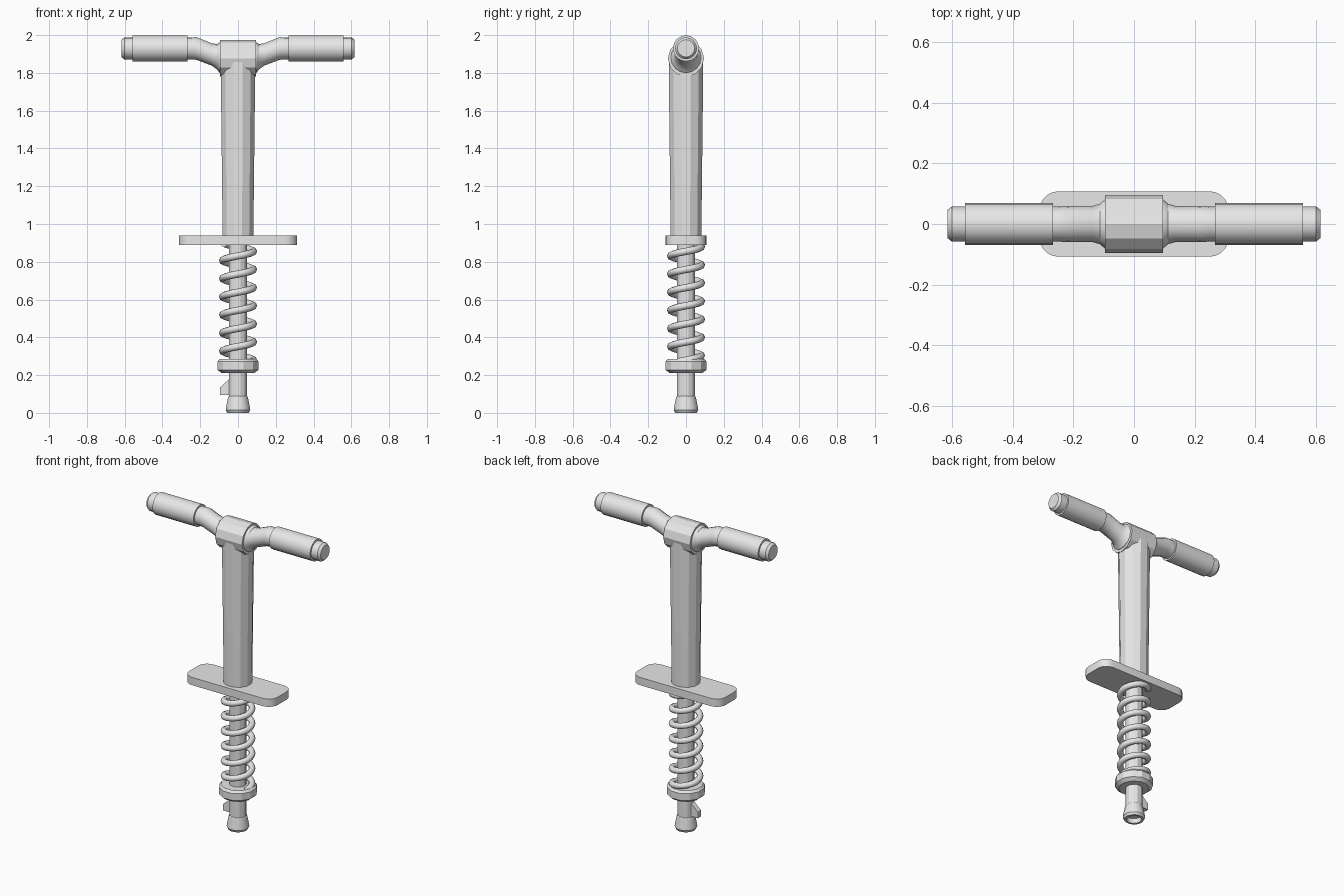
import bpy, bmesh, math
from mathutils import Vector

cube = bpy.data.objects.get("Cube")
if cube:
    bpy.data.objects.remove(cube, do_unlink=True)

grey = bpy.data.materials.new("light grey")
grey.use_nodes = True
color = (0.8, 0.8, 0.8, 1)
grey.diffuse_color = color
grey.node_tree.nodes["Principled BSDF"].inputs["Base Color"].default_value = color


def finish(name, bm, angle=25):
    """Turn a bmesh into a shaded object."""
    bmesh.ops.recalc_face_normals(bm, faces=bm.faces)
    mesh = bpy.data.meshes.new(name)
    bm.to_mesh(mesh)
    bm.free()
    obj = bpy.data.objects.new(name, mesh)
    bpy.context.collection.objects.link(obj)
    mesh.materials.append(grey)
    bpy.ops.object.select_all(action='DESELECT')
    obj.select_set(True)
    bpy.context.view_layer.objects.active = obj
    bpy.ops.object.shade_smooth_by_angle(angle=math.radians(angle))
    return obj


def skin(name, rings, angle=25):
    """Join rings of points into a closed tube with end caps."""
    bm = bmesh.new()
    loops = [[bm.verts.new(p) for p in ring] for ring in rings]
    n = len(loops[0])
    for a, b in zip(loops, loops[1:]):
        for i in range(n):
            j = (i + 1) % n
            bm.faces.new((a[i], a[j], b[j], b[i]))
    bm.faces.new(loops[0][::-1])
    bm.faces.new(loops[-1])
    return finish(name, bm, angle)


def turned(name, profile, sides=12, angle=25):
    """Upright round part from (radius, z) pairs."""
    turns = [math.tau * (i + 0.5) / sides for i in range(sides)]
    return skin(name, [[(r * math.cos(t), r * math.sin(t), z) for t in turns]
                       for r, z in profile], angle)


def crosswise(name, stations, sides=16, angle=25):
    """Sideways round part from (x, z, radius) triples."""
    turns = [math.tau * i / sides for i in range(sides)]
    return skin(name, [[(x, r * math.cos(t), z + r * math.sin(t)) for t in turns]
                       for x, z, r in stations], angle)


def extrude(name, outline, to_point, depth):
    """Flat outline pushed along a depth vector."""
    base = [Vector(to_point(a, b)) for a, b in outline]
    return skin(name, [base, [p + Vector(depth) for p in base]])


# Central column, inner shaft, spring seat and foot
turned("column", [(0.084, 0.93), (0.094, 1.78), (0.094, 1.875)])
turned("inner_shaft", [(0.05, 0.06), (0.05, 0.93)])
turned("spring_seat", [(0.09, 0.21), (0.112, 0.228), (0.112, 0.272), (0.1, 0.286)])
turned("foot", [(0.042, 0.03), (0.044, 0), (0.058, 0), (0.066, 0.015),
                (0.064, 0.03), (0.053, 0.085), (0.048, 0.09)], sides=16)

# Handlebar hub
crosswise("hub", [(-0.095, 1.877, 0.096), (0.095, 1.877, 0.096)], sides=12)

# Handlebar arms, grips and end tips
for side, label in ((1, "left"), (-1, "right")):
    arm = [(0.08, 1.88, 0.084), (0.098, 1.881, 0.08), (0.112, 1.886, 0.067),
           (0.14, 1.898, 0.059), (0.22, 1.929, 0.06), (0.25, 1.93, 0.058),
           (0.3, 1.93, 0.058)]
    grip = [(0.268, 1.93, 0.069), (0.558, 1.93, 0.069)]
    tip = [(0.54, 1.93, 0.058), (0.602, 1.93, 0.058), (0.617, 1.93, 0.046)]
    for part, stations in (("arm", arm), ("grip", grip), ("tip", tip)):
        crosswise(f"{label}_{part}", [(side * x, z, r) for x, z, r in stations])

# Foot plate with rounded corners
outline = []
for quarter, (sx, sy) in enumerate(((1, 1), (-1, 1), (-1, -1), (1, -1))):
    for k in range(6):
        t = math.radians(90 * quarter + 18 * k)
        outline.append((sx * 0.25 + 0.063 * math.cos(t), sy * 0.045 + 0.063 * math.sin(t)))
extrude("foot_plate", outline, lambda x, y: (x, y, 0.89), (0, 0, 0.05))

# Small catch on the lower shaft
extrude("catch", [(-0.04, 0.095), (-0.095, 0.095), (-0.095, 0.135), (-0.04, 0.185)],
        lambda x, z: (x, -0.016, z), (0, 0.032, 0))

# Coil spring
pitch, coil, wire = 0.096, 0.082, 0.019
rings = []
for i in range(int(6.5 * 24) + 1):
    turn = -5.82 + i / 24
    t = math.tau * turn - math.pi / 2
    out = Vector((math.cos(t), math.sin(t), 0))
    along = Vector((-math.sin(t), math.cos(t), pitch / (math.tau * coil))).normalized()
    up = along.cross(out)
    centre = out * coil + Vector((0, 0, 0.831 + pitch * turn))
    rings.append([centre + wire * (out * math.cos(a) + up * math.sin(a))
                  for a in (math.tau * k / 8 for k in range(8))])
skin("spring", rings, angle=60)
